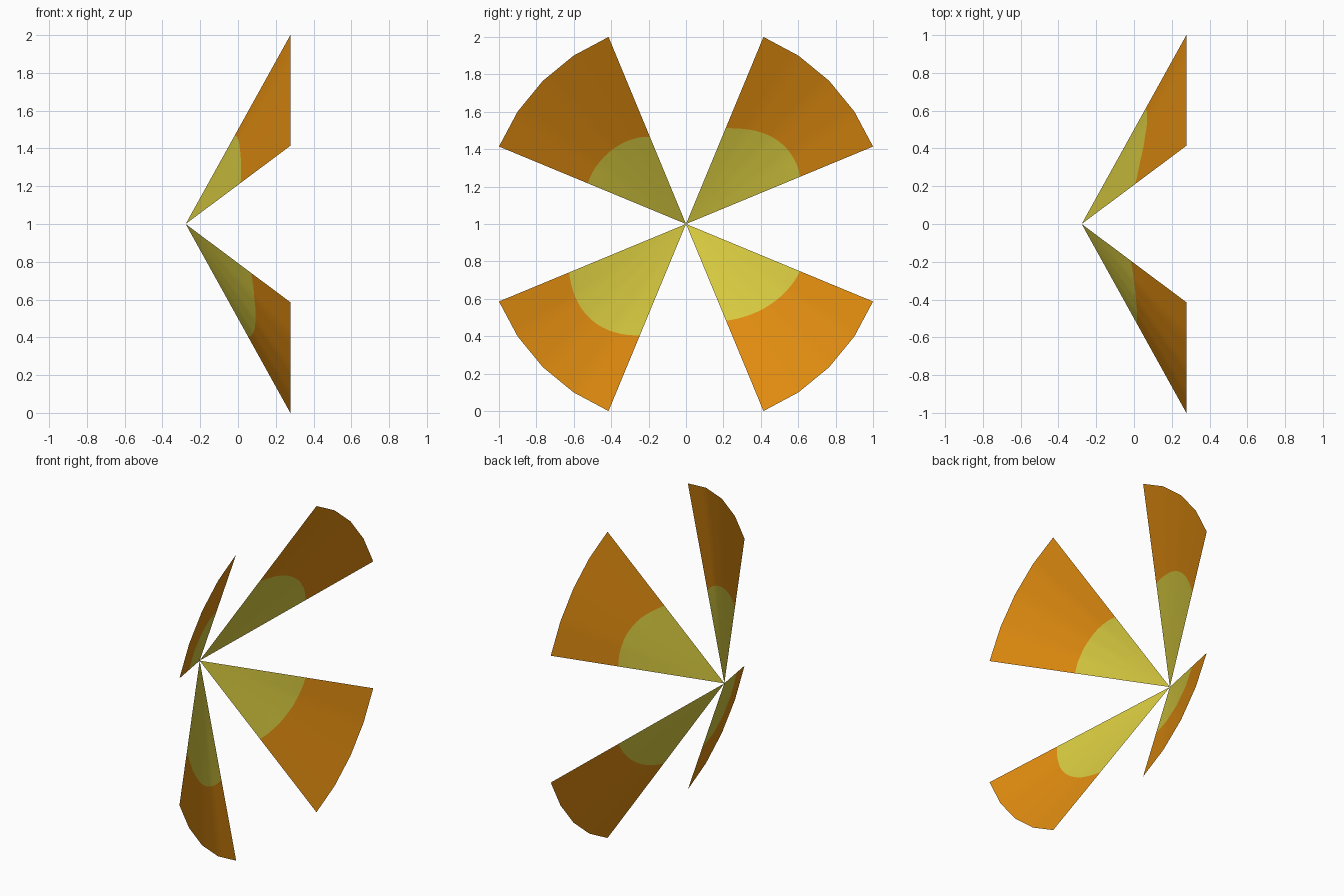
import bpy
import bmesh
import math
from mathutils import Vector

if "Cube" in bpy.data.objects:
    bpy.data.objects.remove(bpy.data.objects["Cube"])

APEX = Vector((-0.277, 0, 1))
RIM_X, RIM_R = 0.277, 1.0824
SUB = 4  # smooth steps of the painted edge on each flat facet


def material(name, rgb):
    m = bpy.data.materials.new(name)
    m.diffuse_color = (*rgb, 1)
    m.use_nodes = True
    m.node_tree.nodes["Principled BSDF"].inputs["Base Color"].default_value = m.diffuse_color
    return m


orange = material("orange", (0.74, 0.26, 0.005))
yellow = material("yellow", (0.67, 0.58, 0.05))


def rim(deg):
    a = math.radians(deg)
    return Vector((RIM_X, RIM_R * math.cos(a), 1 + RIM_R * math.sin(a)))


def smooth_value(vals, u):
    """Lagrange curve through evenly spaced values, u in 0..1."""
    n, total = len(vals) - 1, 0
    for i, v in enumerate(vals):
        for j in range(n + 1):
            if j != i:
                v *= (u * n - j) / (i - j)
        total += v
    return total


def blade(name, start, radii):
    """Four-facet cone sector; radii place the yellow patch's edge."""
    bm = bmesh.new()
    tip = bm.verts.new(APEX)
    inner, outer = [], []
    steps = 4 * SUB
    for k in range(steps + 1):
        seg = min(k // SUB, 3)
        p = rim(start + 11.25 * seg).lerp(rim(start + 11.25 * (seg + 1)), k / SUB - seg)
        t = smooth_value(radii, k / steps) / math.hypot(p.y, p.z - 1)
        inner.append(bm.verts.new(APEX.lerp(p, t)))
        outer.append(bm.verts.new(p))
    for k in range(steps):
        bm.faces.new((tip, inner[k], inner[k + 1])).material_index = 1
        bm.faces.new((inner[k], outer[k], outer[k + 1], inner[k + 1]))
    for f in bm.faces:
        f.smooth = True
    me = bpy.data.meshes.new(name)
    bm.to_mesh(me)
    bm.free()
    me.materials.append(orange)
    me.materials.append(yellow)
    bpy.context.collection.objects.link(bpy.data.objects.new(name, me))


# Four blades around the hub, each with its own patch edge
blade("upper_right_blade", 22.5, (0.66, 0.675, 0.655, 0.607, 0.555))
blade("upper_left_blade", 112.5, (0.505, 0.54, 0.56, 0.57, 0.568))
blade("lower_left_blade", 202.5, (0.677, 0.71, 0.72, 0.695, 0.645))
blade("lower_right_blade", 292.5, (0.56, 0.59, 0.62, 0.645, 0.66))
